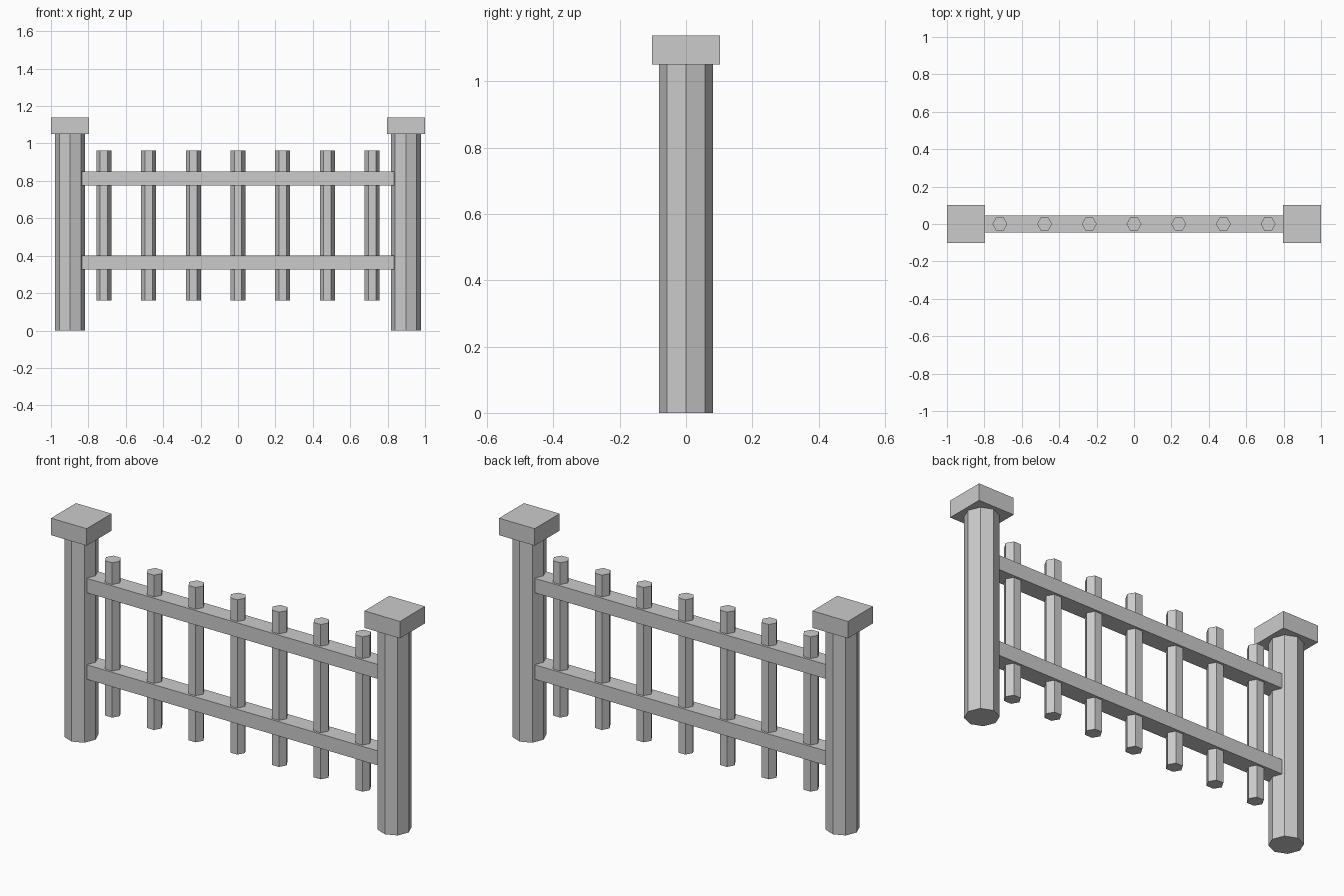
import bpy
import math

cube = bpy.data.objects.get("Cube")
if cube:
    bpy.data.objects.remove(cube, do_unlink=True)

# One plain grey for the whole fence
grey = bpy.data.materials.new("light_grey")
grey.use_nodes = True
colour = (0.6, 0.6, 0.6, 1.0)
grey.diffuse_color = colour
bsdf = next(n for n in grey.node_tree.nodes if n.type == "BSDF_PRINCIPLED")
bsdf.inputs["Base Color"].default_value = colour


def finish(name):
    obj = bpy.context.object
    obj.name = name
    obj.data.materials.append(grey)
    return obj


def box(name, centre, size):
    bpy.ops.mesh.primitive_cube_add(size=1, location=centre)
    obj = finish(name)
    obj.scale = size
    bpy.ops.object.transform_apply(location=False, rotation=False, scale=True)


def prism(name, x, sides, radius, bottom, top):
    # Upright prism with a corner pointing along +x
    bpy.ops.mesh.primitive_cylinder_add(
        vertices=sides, radius=radius, depth=top - bottom,
        location=(x, 0, (bottom + top) / 2))
    obj = finish(name)
    obj.rotation_euler.z = math.pi / 2
    bpy.ops.object.transform_apply(location=False, rotation=True, scale=False)


POST_X = 0.898
POST_TOP = 1.05
CAP_TOP = 1.138
CAP_WIDTH = 0.204

# Octagonal end posts with square caps
for side, sign in (("left", 1), ("right", -1)):
    prism(f"{side}_post", sign * POST_X, 8, 0.081, 0, POST_TOP)
    box(f"{side}_post_cap", (sign * POST_X, 0, (POST_TOP + CAP_TOP) / 2),
        (CAP_WIDTH, CAP_WIDTH, CAP_TOP - POST_TOP))

# Horizontal rails running into the posts
for name, z in (("lower_rail", 0.364), ("upper_rail", 0.812)):
    box(name, (0, 0, z), (1.668, 0.093, 0.075))

# Hexagonal pickets, evenly spaced
for i in range(7):
    prism(f"picket_{i + 1}", (i - 3) * 0.239, 6, 0.04, 0.16, 0.962)
